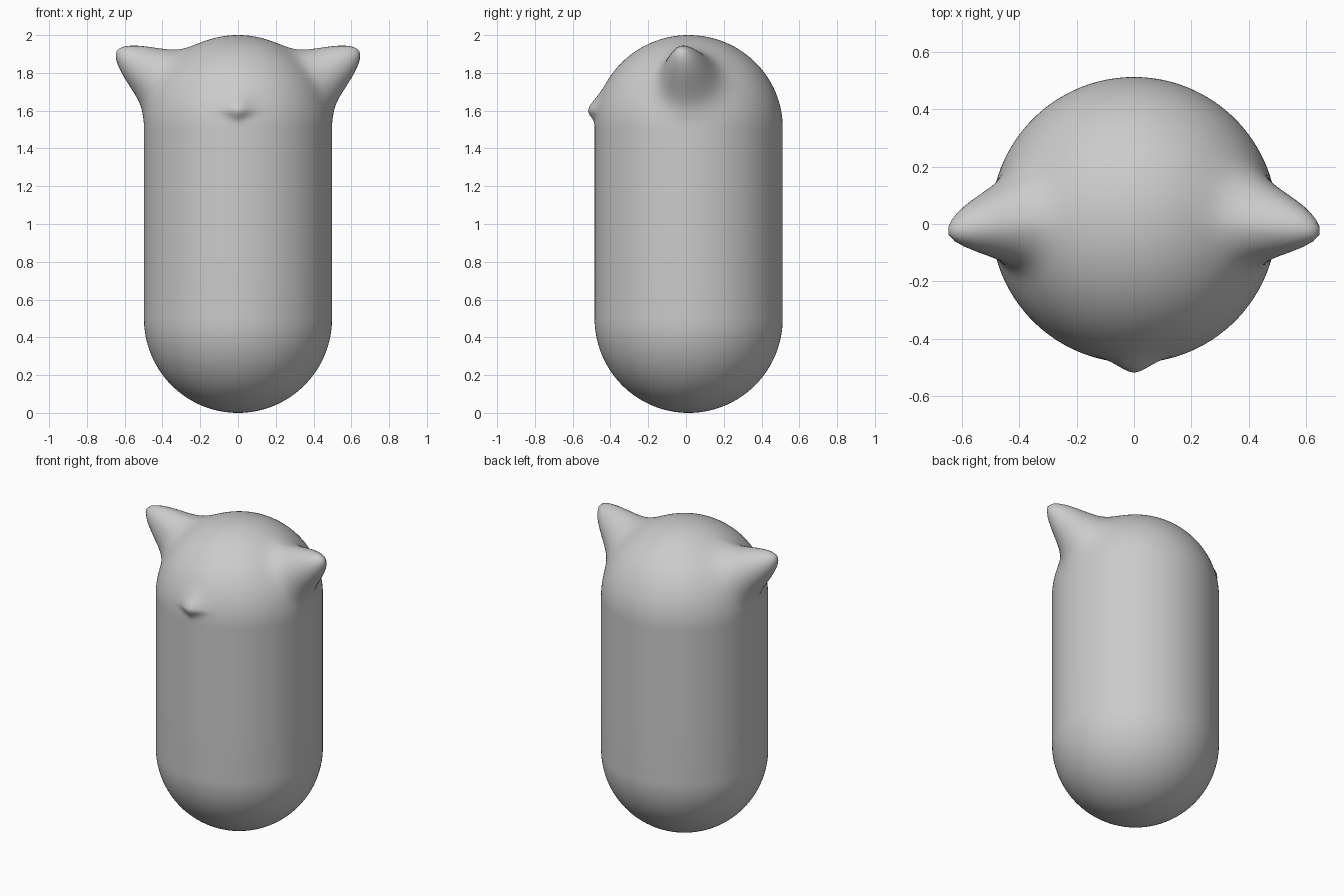
import bpy, bmesh
from math import sin, cos, pi, exp, radians, degrees, atan2, asin, hypot
from mathutils import Vector

if "Cube" in bpy.data.objects:
    bpy.data.objects.remove(bpy.data.objects["Cube"])

R, CY = 0.498, 0.014      # capsule radius, y of its axis
SEAM, DOME = 1.51, 0.49   # seam height, dome height
SEG = 160


def lathe(name, rings, pole, shape):
    """Skin rings of vertices shape(i, azimuth) and close them on a pole."""
    bm = bmesh.new()
    loops = [[bm.verts.new(shape(i, 2 * pi * k / SEG)) for k in range(SEG)]
             for i in range(rings)]
    tip = bm.verts.new(pole)
    for k in range(SEG):
        n = (k + 1) % SEG
        for a, b in zip(loops, loops[1:]):
            bm.faces.new((a[k], a[n], b[n], b[k]))
        bm.faces.new((loops[-1][k], loops[-1][n], tip))
    bmesh.ops.recalc_face_normals(bm, faces=bm.faces)
    if sum(f.normal.dot(f.calc_center_median() - Vector((0, CY, 1))) for f in bm.faces) < 0:
        bmesh.ops.reverse_faces(bm, faces=bm.faces)
    for f in bm.faces:
        f.smooth = True
    me = bpy.data.meshes.new(name)
    bm.to_mesh(me)
    bm.free()
    ob = bpy.data.objects.new(name, me)
    bpy.context.collection.objects.link(ob)
    return ob


# Body: open-topped tube with a round bottom
profile = [(R, SEAM), (R, 1.2), (R, 0.85)]
profile += [(R * cos(t * pi / 64), 0.5 - 0.5 * sin(t * pi / 64)) for t in range(32)]
lathe("body", len(profile), (0, CY, 0),
      lambda i, a: (profile[i][0] * cos(a), CY + profile[i][0] * sin(a), profile[i][1]))

# Head: dome with ears and nose drawn out of its surface
EL, AZ = radians(32.7), radians(-3.8)
EAR = Vector((cos(EL) * cos(AZ), cos(EL) * sin(AZ), sin(EL)))
BACK = Vector((-sin(AZ), cos(AZ), 0))


def ear(d):
    d = Vector((abs(d.x), d.y, d.z))
    theta = EAR.angle(d, 0)
    lean = d.dot(BACK) / max(sin(theta), 1e-4)   # broader behind, steeper in front
    width = 12.8 * (1 + (0.08 if lean > 0 else 0.28) * lean)
    return 0.268 * exp(-(degrees(theta) / width) ** 1.75)


def nose(d):
    if d.y > 0:
        return 0
    a = abs(degrees(atan2(d.x, -d.y))) / 8
    e = degrees(asin(max(-1, min(1, d.z)))) - 10
    r = hypot(a, e / 9) if e > 0 else a + abs(e) / 5
    return 0.042 * exp(-r ** 1.8)


RINGS = 64


def head_point(i, a):
    t = i / RINGS * pi / 2
    d = Vector((cos(t) * cos(a), cos(t) * sin(a), sin(t)))
    base = Vector((R * d.x, CY + R * d.y, SEAM + DOME * d.z))
    fade = min(1, i / 5)                          # keep the seam circular
    return base + d * (ear(d) + nose(d)) * fade


lathe("head", RINGS, (0, CY, SEAM + DOME), head_point)
